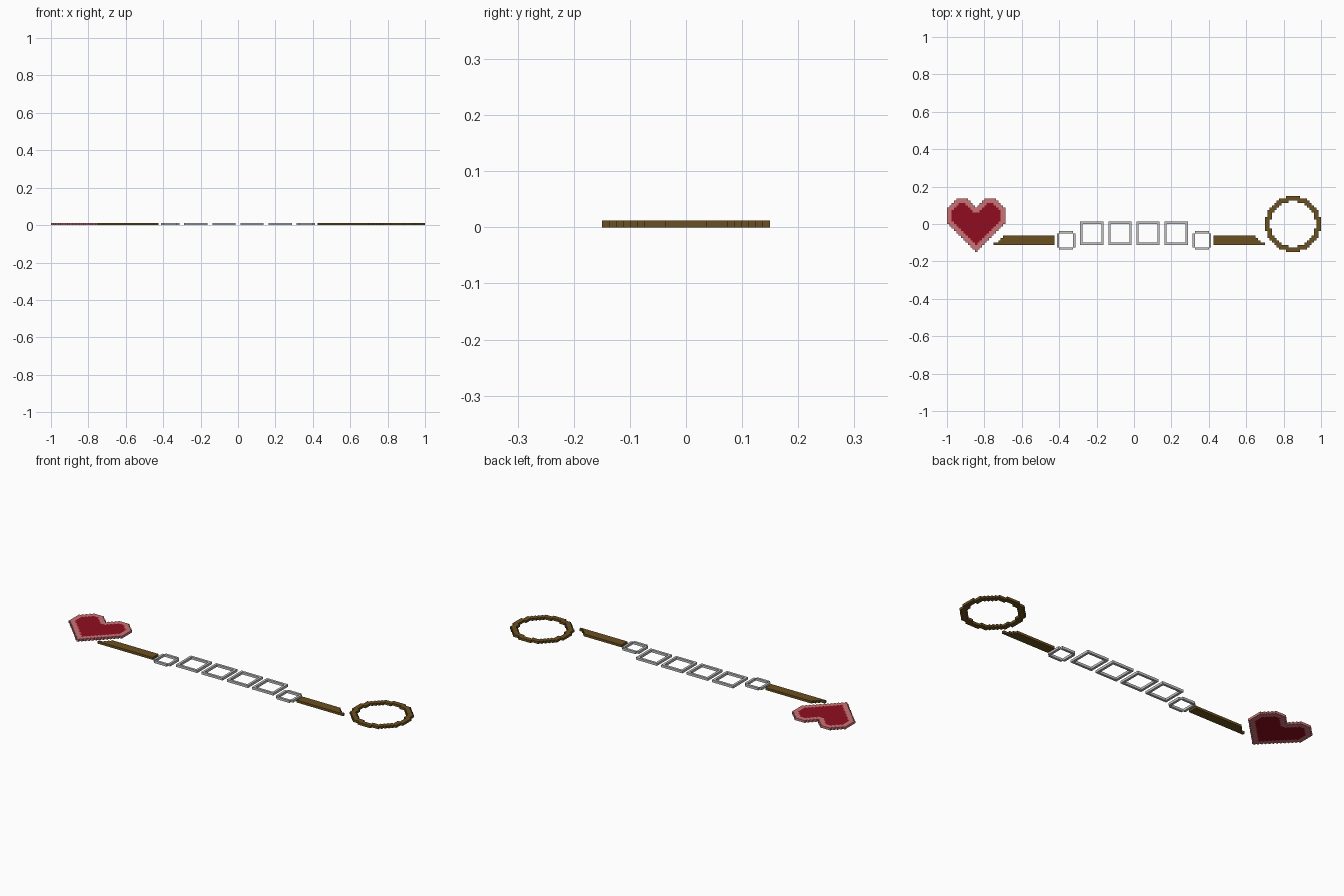
import bpy, bmesh, math

if "Cube" in bpy.data.objects:
    bpy.data.objects.remove(bpy.data.objects["Cube"])

P = 0.0125  # size of one square cell; the whole bracelet is one cell thick


def material(name, rgb):
    m = bpy.data.materials.new(name)
    m.diffuse_color = (*rgb, 1)
    m.use_nodes = True
    m.node_tree.nodes["Principled BSDF"].inputs["Base Color"].default_value = m.diffuse_color
    return m


RED = material("deep_red", (0.28, 0.004, 0.014))
PINK = material("dusty_pink", (0.60, 0.17, 0.18))
BROWN = material("bronze_brown", (0.145, 0.08, 0.014))
GREY = material("light_grey", (0.56, 0.56, 0.56))


def slab(name, cells, mats, rule=lambda c: 0):
    """Extrude a set of (column, row) cells into a stepped slab."""
    bm = bmesh.new()
    verts = {}

    def v(i, j, k):
        if (i, j, k) not in verts:
            verts[i, j, k] = bm.verts.new((-1 + i * P, j * P, k * P))
        return verts[i, j, k]

    for i, j in sorted(cells):
        ring = [(i, j), (i + 1, j), (i + 1, j + 1), (i, j + 1)]
        faces = [[v(*c, 1) for c in ring], [v(*c, 0) for c in reversed(ring)]]
        for n, (dx, dy) in enumerate([(0, -1), (1, 0), (0, 1), (-1, 0)]):
            if (i + dx, j + dy) not in cells:      # wall only on open sides
                a, b = ring[n], ring[(n + 1) % 4]
                faces.append([v(*a, 0), v(*b, 0), v(*b, 1), v(*a, 1)])
        for f in faces:
            bm.faces.new(f).material_index = rule((i, j))
    me = bpy.data.meshes.new(name)
    bm.to_mesh(me)
    bm.free()
    for m in mats:
        me.materials.append(m)
    ob = bpy.data.objects.new(name, me)
    bpy.context.collection.objects.link(ob)


def frame(name, i0, j0, n, cut=False):
    """Square outline, one cell wide, optionally without its corners."""
    e = (0, n - 1)
    cells = {(i0 + a, j0 + b) for a in range(n) for b in range(n)
             if (a in e or b in e) and not (cut and a in e and b in e)}
    slab(name, cells, [GREY])


# Heart: diagonal point, straight sides, two stepped lobes
heart = set()
for i in range(25):
    for j in range(-12, 11):
        d = abs(i - 12)
        lobe = abs(d - 6) <= 2 + (10 - j)
        if d <= j + 12 and (j <= 6 or lobe):
            heart.add((i, j))
NEAR = [(a, b) for a in range(-2, 3) for b in range(-2, 3) if abs(a) + abs(b) <= 3]
slab("heart", heart, [RED, PINK],
     lambda c: int(any((c[0] + a, c[1] + b) not in heart for a, b in NEAR)))

# Ring at the other end
slab("ring", {(i, j) for i in range(136, 160) for j in range(-12, 12)
              if 9.7 < math.hypot(i - 147.5, j + 0.5) < 11.9}, [BROWN])

# Straps with slanted outer ends, mirrored
starts = {-9: 20, -8: 22, -7: 23, -6: 24}
left = {(i, j) for j, s in starts.items() for i in range(s, 46)}
right = {(i, j) for j, s in starts.items() for i in range(114, 156 - s)}
slab("left_strap", left, [BROWN])
slab("right_strap", right, [BROWN])

# Bead outlines
for n in range(4):
    frame(f"square_bead_{n + 1}", 57 + 12 * n, -9, 10)
frame("left_round_bead", 47, -11, 8, True)
frame("right_round_bead", 105, -11, 8, True)
